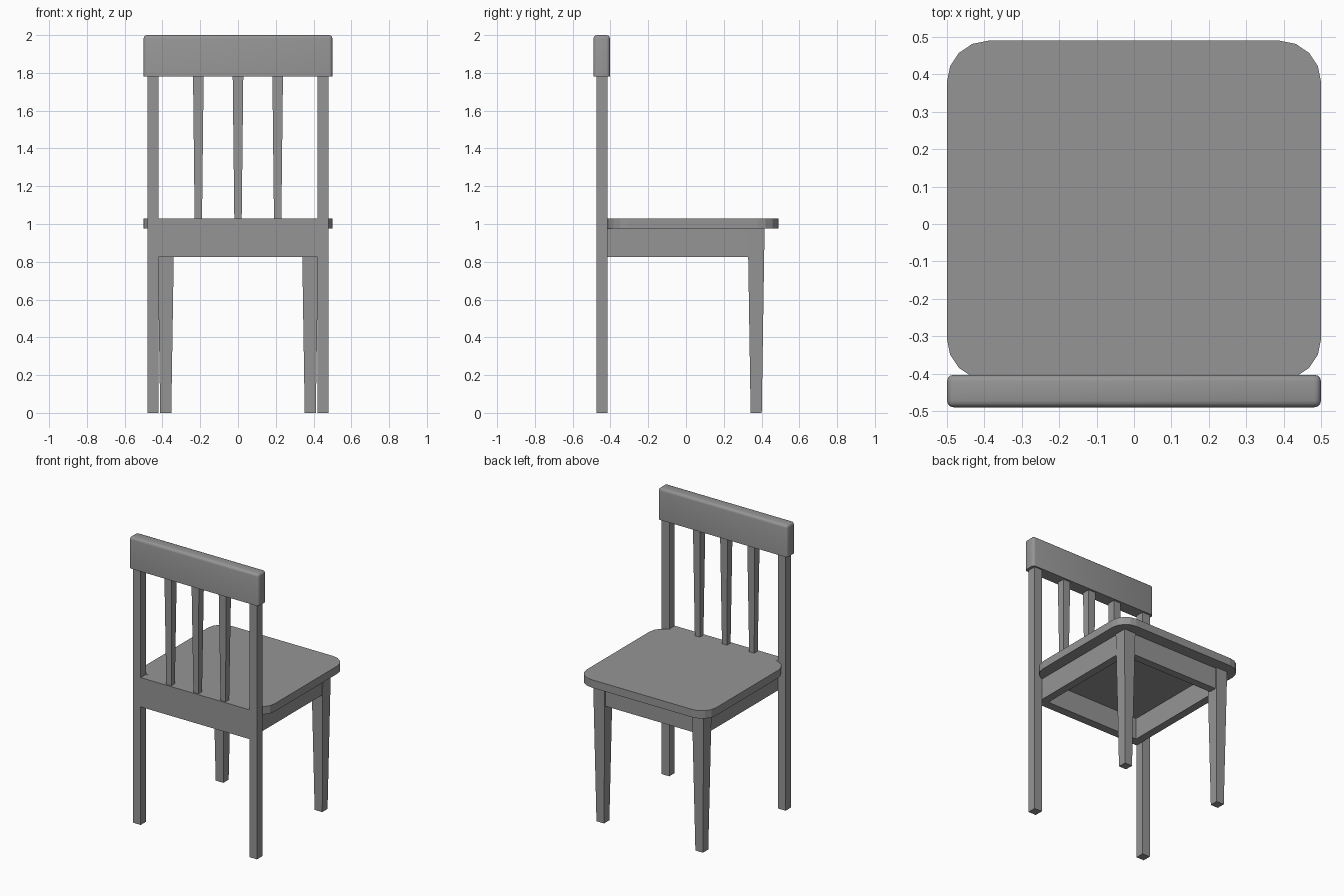
import bpy
import bmesh
import math

cube = bpy.data.objects.get("Cube")
if cube:
    bpy.data.objects.remove(cube, do_unlink=True)

grey = bpy.data.materials.new("warm_grey")
grey.use_nodes = True
COLOUR = (0.3, 0.3, 0.3, 1)
grey.diffuse_color = COLOUR
grey.node_tree.nodes["Principled BSDF"].inputs["Base Color"].default_value = COLOUR


def add_object(name, bm):
    bmesh.ops.recalc_face_normals(bm, faces=bm.faces)
    mesh = bpy.data.meshes.new(name)
    bm.to_mesh(mesh)
    bm.free()
    mesh.materials.append(grey)
    obj = bpy.data.objects.new(name, mesh)
    bpy.context.collection.objects.link(obj)
    return obj


def block(x, y, z, bottom_scale=1.0):
    """Box from (min, max) ranges, with its foot scaled about its own axis."""
    bm = bmesh.new()
    bmesh.ops.create_cube(bm, size=1)
    for v in bm.verts:
        s = bottom_scale if v.co.z < 0 else 1
        v.co = [sum(r) / 2 + c * k * (r[1] - r[0])
                for r, c, k in zip((x, y, z), v.co, (s, s, 1))]
    return bm


def bevel(bm, edges, width, segments):
    bmesh.ops.bevel(bm, geom=edges, offset=width, segments=segments,
                    profile=0.5, affect='EDGES')


def is_vertical(edge):
    a, b = edge.verts
    return abs(a.co.z - b.co.z) > 0.01


SEAT_Z, SEAT_TOP, APRON_Z, RAIL_Z = 0.975, 1.03, 0.825, 1.78
BACK = (-0.475, -0.415)

# Seat with rounded corners
bm = block((-0.5, 0.5), (-0.417, 0.49), (SEAT_Z, SEAT_TOP))
bevel(bm, [e for e in bm.edges if is_vertical(e)], 0.11, 4)
add_object("seat", bm)

# Legs, back posts and side aprons, one of each per side
for side, s in (("left", 1), ("right", -1)):
    def span(a, b):
        return tuple(sorted((s * a, s * b)))
    add_object(side + "_front_leg",
               block(span(0.338, 0.427), (0.327, 0.416), (0, SEAT_Z), 0.66))
    add_object(side + "_back_post", block(span(0.42, 0.48), BACK, (0, RAIL_Z)))
    add_object(side + "_apron",
               block(span(0.365, 0.42), (BACK[1], 0.33), (APRON_Z, SEAT_Z)))

# Front apron and the taller lower back rail
add_object("front_apron", block((-0.34, 0.34), (0.35, 0.405), (APRON_Z, SEAT_Z)))
add_object("lower_back_rail", block((-0.42, 0.42), BACK, (APRON_Z, SEAT_TOP)))

# Tapered back slats
for name, x in (("right", -0.21), ("middle", 0), ("left", 0.21)):
    add_object(name + "_back_slat",
               block((x - 0.028, x + 0.028), (-0.473, -0.417),
                     (SEAT_TOP, RAIL_Z), 0.7))

# Top rail, rounded everywhere except its underside
bm = block((-0.5, 0.5), (-0.49, -0.403), (RAIL_Z, 2))
bevel(bm, [e for e in bm.edges if any(v.co.z > 1.9 for v in e.verts)], 0.018, 3)
rail = add_object("top_rail", bm)
bpy.ops.object.select_all(action='DESELECT')
rail.select_set(True)
bpy.context.view_layer.objects.active = rail
bpy.ops.object.shade_smooth_by_angle(angle=math.radians(35))
